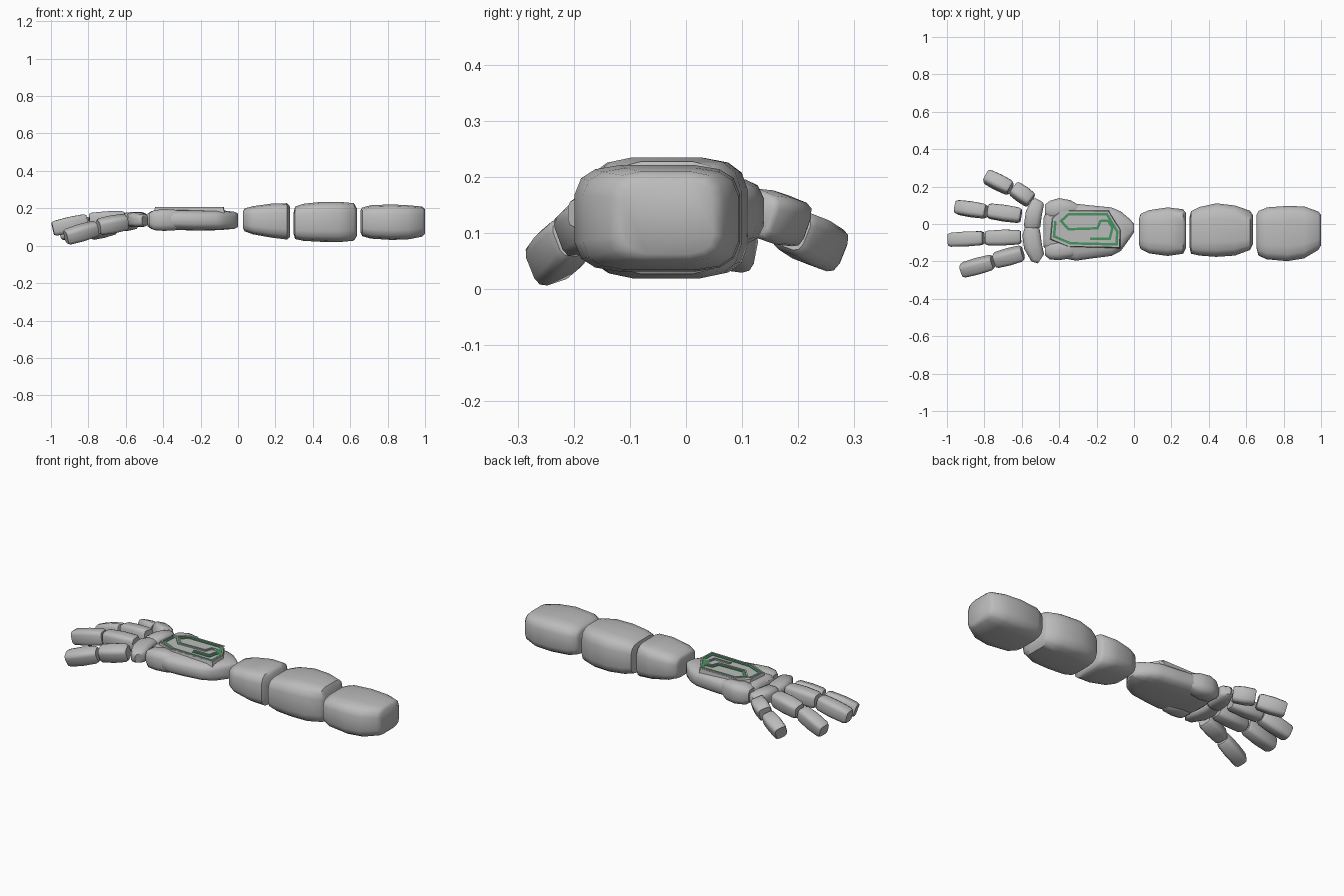
import bpy, bmesh, math
from mathutils import Vector, Matrix

def material(name, rgb):
    m = bpy.data.materials.new(name)
    m.diffuse_color = (*rgb, 1)
    return m

GREY = material("stone grey", (0.5, 0.5, 0.5))
GREEN = material("circuit green", (0.06, 0.30, 0.12))

def finish(name, bm, mat, angle):
    bmesh.ops.recalc_face_normals(bm, faces=bm.faces)
    me = bpy.data.meshes.new(name)
    bm.to_mesh(me)
    bm.free()
    me.materials.append(mat)
    ob = bpy.data.objects.new(name, me)
    bpy.context.collection.objects.link(ob)
    bpy.ops.object.select_all(action='DESELECT')
    bpy.context.view_layer.objects.active = ob
    ob.select_set(True)
    bpy.ops.object.shade_smooth_by_angle(angle=math.radians(angle))
    return ob

def loft(name, stations, sides=16, power=0.5, axis=None, roll=0, angle=50):
    """Skin rounded-box rings; a station is (centre, half width, half height)."""
    bm = bmesh.new()
    rings = []
    for i, (c, hw, hh) in enumerate(stations):
        a, b = stations[max(i - 1, 0)][0], stations[min(i + 1, len(stations) - 1)][0]
        d = Vector(axis) if axis else (Vector(b) - Vector(a)).normalized()
        side = Vector((0, 0, 1)).cross(d).normalized()
        rot = Matrix.Rotation(math.radians(roll), 3, d)
        side, up = rot @ side, rot @ d.cross(side)
        ring = []
        for k in range(sides):
            t = 2 * math.pi * (k + 0.5) / sides
            u = math.copysign(abs(math.cos(t)) ** power, math.cos(t))
            v = math.copysign(abs(math.sin(t)) ** power, math.sin(t))
            ring.append(bm.verts.new(Vector(c) + side * u * hw + up * v * hh))
        rings.append(ring)
    for r, s in zip(rings, rings[1:]):
        for k in range(sides):
            bm.faces.new((r[k], r[(k + 1) % sides], s[(k + 1) % sides], s[k]))
    bm.faces.new(rings[0])
    bm.faces.new(rings[-1])
    return finish(name, bm, GREY, angle)

def x_loft(name, rows, **kw):
    """Rows are (x, y min, y max, z min, z max)."""
    return loft(name, [((x, (a + b) / 2, (c + d) / 2), (b - a) / 2, (d - c) / 2)
                       for x, a, b, c, d in rows], axis=(1, 0, 0), **kw)

# Arm segments
x_loft("upper_arm", [(0.655, -0.13, 0.05, 0.07, 0.19), (0.665, -0.17, 0.07, 0.05, 0.205),
                     (0.71, -0.19, 0.09, 0.037, 0.217), (0.82, -0.2, 0.098, 0.03, 0.222),
                     (0.91, -0.185, 0.095, 0.033, 0.217), (0.985, -0.14, 0.068, 0.048, 0.21),
                     (1.0, -0.115, 0.05, 0.062, 0.195)])
x_loft("forearm", [(0.298, -0.13, 0.04, 0.06, 0.18), (0.305, -0.16, 0.07, 0.035, 0.21),
                   (0.35, -0.17, 0.092, 0.025, 0.225), (0.44, -0.177, 0.112, 0.02, 0.235),
                   (0.54, -0.17, 0.1, 0.018, 0.236), (0.62, -0.14, 0.072, 0.026, 0.228),
                   (0.635, -0.11, 0.05, 0.05, 0.2)])
x_loft("wrist", [(0.027, -0.11, 0.03, 0.095, 0.185), (0.035, -0.135, 0.055, 0.077, 0.2),
                 (0.08, -0.158, 0.075, 0.06, 0.212), (0.18, -0.172, 0.09, 0.042, 0.226),
                 (0.262, -0.16, 0.08, 0.032, 0.228), (0.278, -0.13, 0.06, 0.045, 0.21)])

# Palm with two heel pads at the finger end
x_loft("palm", [(-0.485, -0.12, 0.03, 0.105, 0.17), (-0.465, -0.145, 0.08, 0.09, 0.185),
                (-0.4, -0.18, 0.115, 0.085, 0.192), (-0.31, -0.198, 0.11, 0.083, 0.194),
                (-0.22, -0.185, 0.1, 0.08, 0.192), (-0.12, -0.172, 0.09, 0.082, 0.19),
                (-0.07, -0.145, 0.068, 0.085, 0.188), (-0.02, -0.075, 0.025, 0.09, 0.182),
                (0.0, -0.045, 0.0, 0.1, 0.172)], power=0.6)
for name, y, s in (("thumb_side_pad", 0.08, 1), ("outer_side_pad", -0.135, 0.95)):
    x_loft(name, [(-0.475, y - 0.035, y + 0.025, 0.1, 0.175), (-0.45, y - 0.055, y + 0.045 * s, 0.082, 0.19),
                  (-0.4, y - 0.06, y + 0.06 * s, 0.078, 0.197), (-0.34, y - 0.05, y + 0.048 * s, 0.08, 0.195),
                  (-0.3, y - 0.03, y + 0.025, 0.1, 0.18)], sides=12, power=0.65)

# Raised plate on the back of the hand
bm = bmesh.new()
outline = [(-0.445, -0.08), (-0.435, 0.03), (-0.39, 0.07), (-0.14, 0.07),
           (-0.075, -0.03), (-0.078, -0.125), (-0.35, -0.12)]
top = [bm.verts.new((x, y, 0.2)) for x, y in outline]
low = [bm.verts.new((-0.26 + (x + 0.26) * 1.04, y * 1.06, 0.17)) for x, y in outline]
bm.faces.new(top)
bm.faces.new(low[::-1])
for k in range(len(top)):
    j = (k + 1) % len(top)
    bm.faces.new((low[k], low[j], top[j], top[k]))
finish("hand_plate", bm, GREY, 30)

# Spiral trace: a green channel with a grey ridge inside it
path = [(-0.235, -0.078), (-0.13, -0.078), (-0.115, -0.02), (-0.14, 0.018), (-0.18, 0.016),
        (-0.195, -0.023), (-0.35, -0.028), (-0.39, 0.016), (-0.35, 0.052), (-0.145, 0.053),
        (-0.09, -0.04), (-0.093, -0.109), (-0.34, -0.103), (-0.428, -0.066), (-0.42, 0.015)]

def ribbon(name, shift, width, z0, z1, mat):
    pts = [Vector(p) for p in path]
    bm = bmesh.new()
    rows = []
    for i, p in enumerate(pts):
        d0 = (p - pts[i - 1]).normalized() if i else (pts[1] - p).normalized()
        d1 = (pts[i + 1] - p).normalized() if i < len(pts) - 1 else d0
        n0, n1 = Vector((-d0.y, d0.x)), Vector((-d1.y, d1.x))
        n = (n0 + n1) / (1 + n0.dot(n1))
        q = [p + n * (shift + s * width / 2) for s in (-1, 1)]
        rows.append([bm.verts.new((*v, z)) for v, z in
                     ((q[0], z0), (q[1], z0), (q[1], z1), (q[0], z1))])
    for a, b in zip(rows, rows[1:]):
        for k in range(4):
            bm.faces.new((a[k], a[(k + 1) % 4], b[(k + 1) % 4], b[k]))
    bm.faces.new(rows[0])
    bm.faces.new(rows[-1])
    finish(name, bm, mat, 30)

ribbon("green_trace", 0, 0.013, 0.198, 0.203, GREEN)
ribbon("trace_ridge", 0.011, 0.009, 0.198, 0.207, GREY)

# Curved knuckle bar, in two parts
loft("knuckle_bar", [((-0.5, -0.19, 0.135), 0.025, 0.025), ((-0.515, -0.18, 0.135), 0.04, 0.034),
                     ((-0.54, -0.12, 0.138), 0.05, 0.04), ((-0.548, -0.06, 0.14), 0.05, 0.042),
                     ((-0.545, -0.02, 0.14), 0.04, 0.035)], sides=12, power=0.6)
loft("thumb_knuckle", [((-0.545, -0.025, 0.14), 0.035, 0.03), ((-0.545, -0.01, 0.14), 0.045, 0.04),
                       ((-0.535, 0.06, 0.142), 0.045, 0.04), ((-0.515, 0.115, 0.14), 0.036, 0.034),
                       ((-0.508, 0.128, 0.14), 0.022, 0.022)], sides=12, power=0.6)

# Fingers: (base start, base end, tip start, tip end, roll)
fingers = {
    "thumb": ((-0.55, 0.125, 0.135), (-0.645, 0.192, 0.12), (-0.66, 0.19, 0.105), (-0.79, 0.255, 0.072), 18),
    "first_finger": ((-0.605, 0.045, 0.145), (-0.78, 0.07, 0.125), (-0.79, 0.067, 0.12), (-0.95, 0.09, 0.065), 8),
    "middle_finger": ((-0.605, -0.07, 0.145), (-0.795, -0.075, 0.135), (-0.805, -0.075, 0.132), (-0.99, -0.085, 0.09), 0),
    "outer_finger": ((-0.595, -0.155, 0.128), (-0.745, -0.195, 0.1), (-0.755, -0.203, 0.094), (-0.92, -0.248, 0.045), -18),
}
for name, (a, b, c, d, roll) in fingers.items():
    for part, p, q, w, h in (("base", a, b, 0.042, 0.044), ("tip", c, d, 0.04, 0.043)):
        p, q = Vector(p), Vector(q)
        loft(f"{name}_{part}", [(p.lerp(q, t), w * s, h * s) for t, s in
                                ((0, 0.78), (0.08, 0.95), (0.5, 1.02), (0.92, 0.95), (1, 0.8))],
             sides=12, power=0.5, roll=roll)
